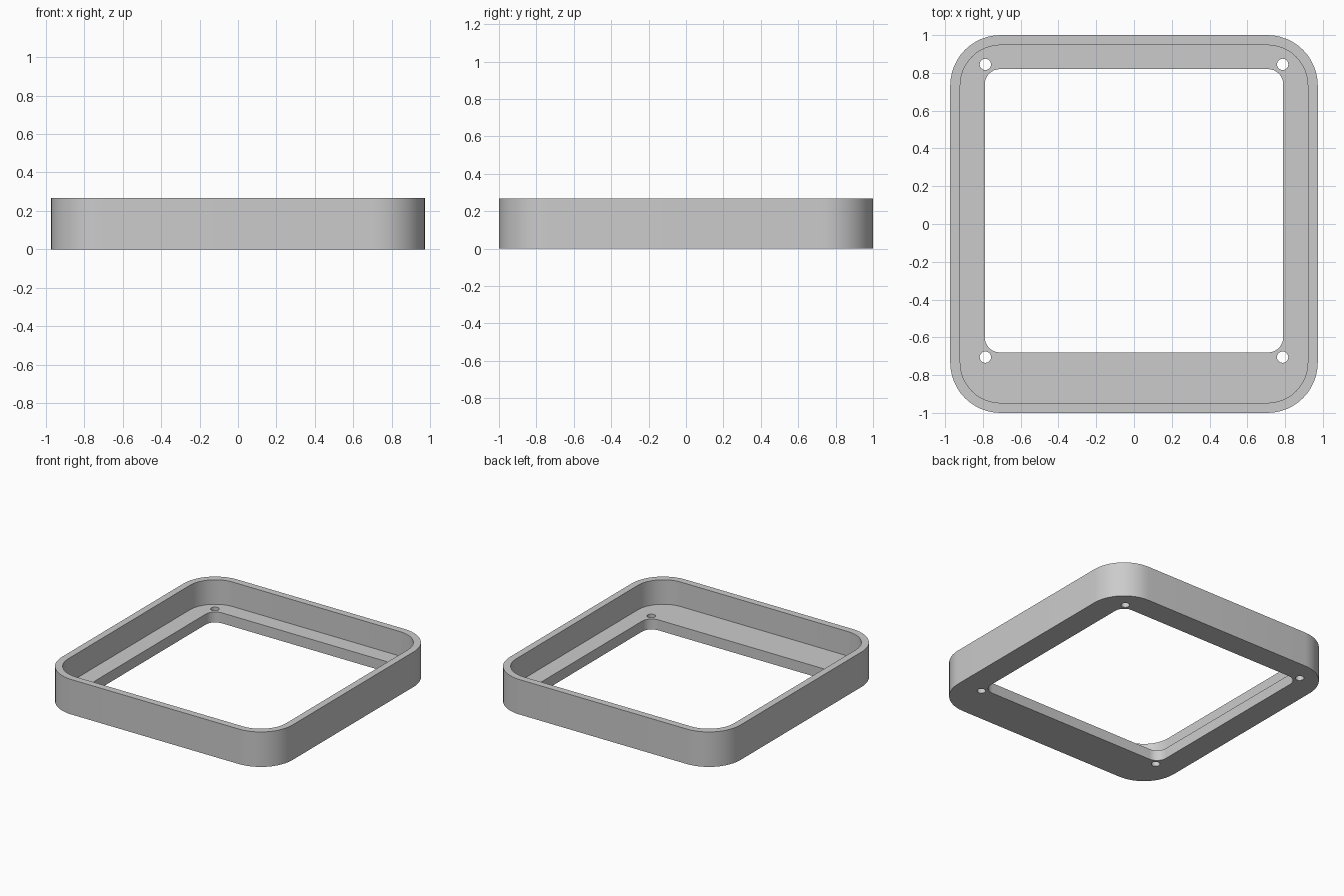
import bpy, bmesh, math

if "Cube" in bpy.data.objects:
    bpy.data.objects.remove(bpy.data.objects["Cube"])

HEIGHT, FLOOR = 0.267, 0.08


def rounded_rect(x, y0, y1, r, seg=12):
    """Outline of a rounded rectangle, counter-clockwise."""
    pts = []
    corners = [(x - r, y1 - r), (r - x, y1 - r), (r - x, y0 + r), (x - r, y0 + r)]
    for k, (cx, cy) in enumerate(corners):
        for i in range(seg + 1):
            a = (k + i / seg) * math.pi / 2
            pts.append((cx + r * math.cos(a), cy + r * math.sin(a)))
    return pts


def circle(cx, cy, r, n=24):
    return [(cx + r * math.cos(2 * math.pi * i / n),
             cy + r * math.sin(2 * math.pi * i / n)) for i in range(n)]


def prism(name, outline, z0, z1):
    """Extrude an outline from z0 to z1."""
    bm = bmesh.new()
    face = bm.faces.new([bm.verts.new((x, y, z0)) for x, y in outline])
    ext = bmesh.ops.extrude_face_region(bm, geom=[face])
    verts = [v for v in ext["geom"] if isinstance(v, bmesh.types.BMVert)]
    bmesh.ops.translate(bm, verts=verts, vec=(0, 0, z1 - z0))
    bmesh.ops.recalc_face_normals(bm, faces=bm.faces)
    mesh = bpy.data.meshes.new(name)
    bm.to_mesh(mesh)
    bm.free()
    obj = bpy.data.objects.new(name, mesh)
    bpy.context.collection.objects.link(obj)
    return obj


# Tray body
grey = bpy.data.materials.new("grey")
grey.diffuse_color = (0.6, 0.6, 0.6, 1)
grey.use_nodes = True
grey.node_tree.nodes["Principled BSDF"].inputs["Base Color"].default_value = grey.diffuse_color
frame = prism("tray_frame", rounded_rect(0.973, -1, 1, 0.267), 0, HEIGHT)
frame.data.materials.append(grey)

# Recess, off-centre window and four screw holes
cutters = [
    prism("recess_cutter", rounded_rect(0.92, -0.947, 0.947, 0.213), FLOOR, 0.5),
    prism("window_cutter", rounded_rect(0.79, -0.68, 0.82, 0.08, 8), -0.2, 0.4),
]
for sx in (-1, 1):
    for y in (-0.705, 0.845):
        cutters.append(prism("screw_hole_cutter", circle(sx * 0.787, y, 0.03), -0.2, 0.4))

bpy.context.view_layer.objects.active = frame
frame.select_set(True)
for cutter in cutters:
    mod = frame.modifiers.new("cut", "BOOLEAN")
    mod.operation = "DIFFERENCE"
    mod.solver = "EXACT"
    mod.object = cutter
    bpy.ops.object.modifier_apply(modifier=mod.name)
    bpy.data.objects.remove(cutter)

bpy.ops.object.shade_smooth_by_angle(angle=math.radians(30))
